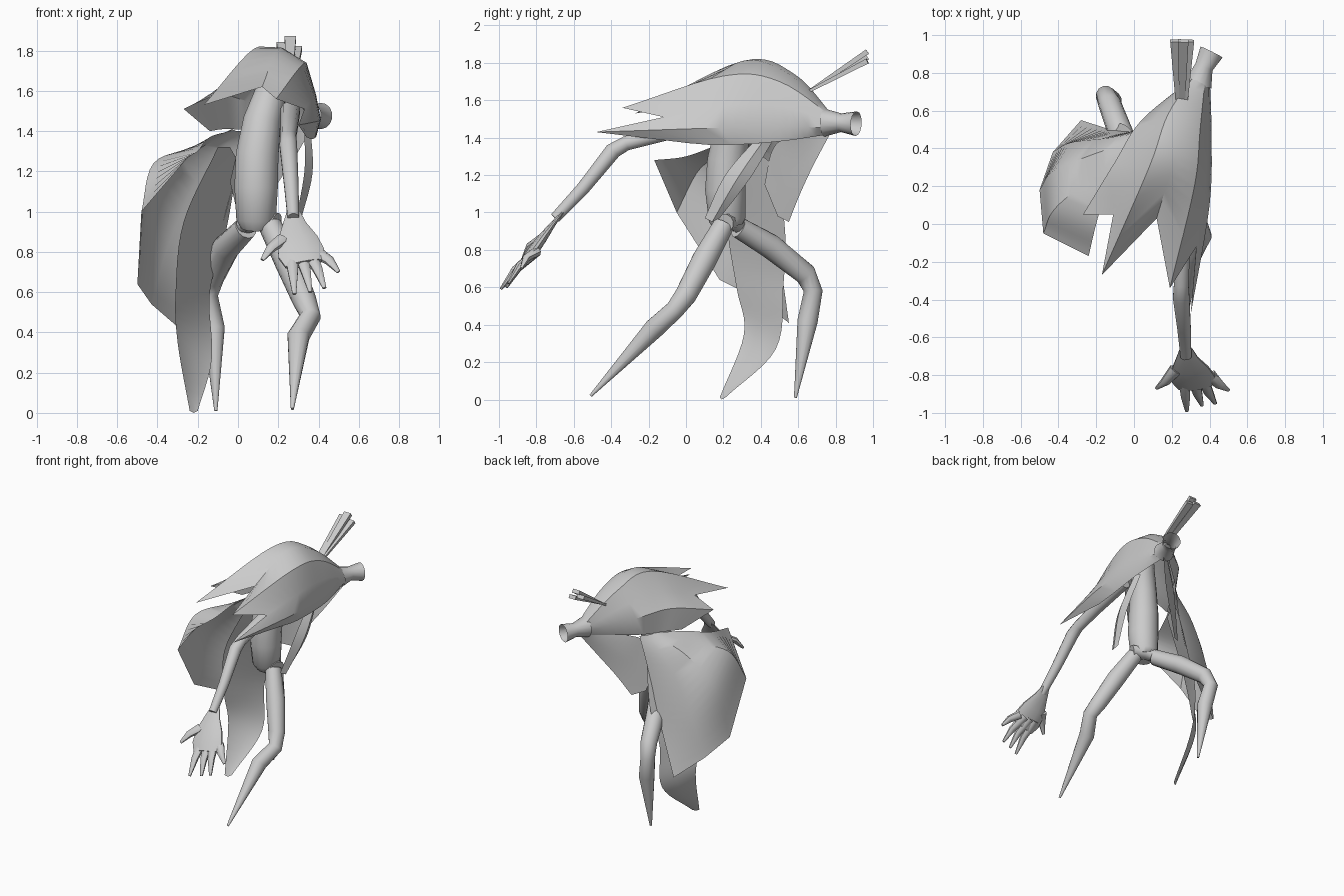
import bpy
import bmesh
import math
from mathutils import Vector

default_cube = bpy.data.objects.get("Cube")
if default_cube:
    bpy.data.objects.remove(default_cube, do_unlink=True)

# One plain colour for the whole figure
grey = bpy.data.materials.new("plain grey")
grey.use_nodes = True
grey.diffuse_color = (.6, .6, .6, 1)
grey.node_tree.nodes["Principled BSDF"].inputs["Base Color"].default_value = grey.diffuse_color


def finish(name, bm, angle):
    """Turn the bmesh into a named, shaded object."""
    bmesh.ops.recalc_face_normals(bm, faces=bm.faces)
    mesh = bpy.data.meshes.new(name)
    bm.to_mesh(mesh)
    bm.free()
    mesh.materials.append(grey)
    part = bpy.data.objects.new(name, mesh)
    bpy.context.collection.objects.link(part)
    bpy.ops.object.select_all(action='DESELECT')
    part.select_set(True)
    bpy.context.view_layer.objects.active = part
    bpy.ops.object.shade_smooth_by_angle(angle=math.radians(angle))


def smooth_path(points, steps):
    """Catmull-Rom interpolation through the given points."""
    points = [Vector(p) for p in points]
    padded = [points[0] * 2 - points[1]] + points + [points[-1] * 2 - points[-2]]
    path = []
    for before, start, end, after in zip(padded, padded[1:], padded[2:], padded[3:]):
        for step in range(steps):
            t = step / steps
            path.append(start + (end - before) * t / 2
                        + (before * 2 - start * 5 + end * 4 - after) * t * t / 2
                        + (start * 3 - before - end * 3 + after) * t ** 3 / 2)
    return path + [points[-1]]


def sheet(name, ribs, steps=6):
    """Cloth stretched between neighbouring ribs."""
    bm = bmesh.new()
    rows = [[bm.verts.new(p) for p in smooth_path(rib, steps)] for rib in ribs]
    for row, following in zip(rows, rows[1:]):
        for a, b, c, d in zip(row, row[1:], following[1:], following):
            bm.faces.new((a, b, c, d))
    finish(name, bm, 35)


def limb(name, points, radii, flat=1, sides=12, capped=True):
    """Tapering tube along a path, its width kept level with the x axis."""
    bm = bmesh.new()
    path = [Vector(p) for p in points]
    rings = []
    for i, (centre, radius) in enumerate(zip(path, radii)):
        heading = (path[min(i + 1, len(path) - 1)] - path[max(i - 1, 0)]).normalized()
        across = (Vector((1, 0, 0)) - heading * heading.x).normalized()
        depth = heading.cross(across) * flat
        ring = []
        for k in range(sides):
            angle = math.tau * (k + .5) / sides
            ring.append(bm.verts.new(
                centre + (across * math.cos(angle) + depth * math.sin(angle)) * radius))
        rings.append(ring)
    for ring, following in zip(rings, rings[1:]):
        for k in range(sides):
            n = (k + 1) % sides
            bm.faces.new((ring[k], ring[n], following[n], following[k]))
    if capped:
        bm.faces.new(rings[0])
        bm.faces.new(rings[-1])
    finish(name, bm, 50)


# Ribbed hood: ribs fan out from the neck, long ones end in spikes
sheet("hood", [
    [(.36, .78, 1.42), (.39, .5, 1.38), (.37, .2, 1.36), (.34, .02, 1.37)],
    [(.4, .8, 1.45), (.41, .5, 1.46), (.4, .1, 1.45), (.3, -.48, 1.43)],
    [(.4, .8, 1.48), (.39, .5, 1.57), (.38, .2, 1.57), (.33, -.12, 1.51)],
    [(.38, .8, 1.5), (.35, .5, 1.7), (.32, .2, 1.73), (.19, -.34, 1.56)],
    [(.35, .8, 1.51), (.27, .55, 1.74), (.2, .3, 1.81), (.12, .03, 1.62)],
    [(.33, .8, 1.5), (.18, .58, 1.74), (.08, .3, 1.81), (-.17, -.27, 1.53)],
    [(.32, .79, 1.48), (.1, .55, 1.65), (-.02, .3, 1.67), (-.11, .05, 1.58)],
    [(.32, .78, 1.46), (.04, .55, 1.55), (-.1, .33, 1.58), (-.27, .05, 1.51)],
    [(.33, .77, 1.43), (.05, .52, 1.41), (-.07, .37, 1.41), (-.14, .25, 1.4)],
])

# Open neck tube at the back
limb("neck_tube", [(.34, .74, 1.48), (.37, .83, 1.48), (.41, .91, 1.475)],
     [.075, .05, .066], sides=14, capped=False)

# Bundle of slats sticking up behind
for number, (side, lift) in enumerate([(-.03, 0), (.01, .03), (.04, -.02)]):
    limb("back_slat_%d" % number,
         [(.25 + side / 2, .66, 1.65), (.25 + side, .97, 1.83 + lift)],
         [.022, .04], flat=.5, sides=4)

# Cloth wrapping the back, from the neck down to the hips
sheet("back_cloth", [
    [(.37, .77, 1.42), (.27, .68, 1.25), (.17, .61, 1.1), (.08, .55, .95)],
    [(.32, .75, 1.42), (.14, .61, 1.3), (.05, .53, 1.15), (0, .49, .98)],
    [(.28, .72, 1.43), (.09, .54, 1.4), (.01, .46, 1.33), (-.04, .42, 1.15)],
])

# Wide cape billowing out to the side
sheet("cape", [
    [(.04, .51, 1.4), (-.02, .49, 1.15), (-.12, .5, .8), (-.28, .55, .41)],
    [(.01, .47, 1.4), (-.18, .45, 1.2), (-.34, .43, .85), (-.43, .38, .54)],
    [(-.01, .44, 1.4), (-.24, .36, 1.28), (-.43, .28, 1.05), (-.5, .18, .64)],
    [(-.03, .41, 1.41), (-.22, .25, 1.32), (-.42, .08, 1.24), (-.48, -.05, 1)],
    [(-.04, .38, 1.4), (-.14, .2, 1.37), (-.2, 0, 1.3), (-.24, -.17, 1.28)],
])

# Long tattered tail of the cape
sheet("cape_tail", [
    [(-.1, .25, 1.32), (-.27, .22, .95), (-.31, .27, .6), (-.3, .31, .35), (-.24, .18, .01)],
    [(-.04, .38, 1.32), (-.16, .38, .92), (-.22, .4, .6), (-.22, .42, .3), (-.22, .19, 0)],
    [(0, .48, 1.25), (-.06, .53, .9), (-.14, .52, .6), (-.13, .48, .27), (-.2, .21, .01)],
])

# Torso and pelvis
limb("torso", [(.09, .23, .92), (.09, .22, .96), (.09, .21, 1.12), (.095, .22, 1.28),
               (.12, .25, 1.45), (.16, .3, 1.58), (.2, .38, 1.68)],
     [.075, .1, .11, .108, .095, .08, .05], sides=16)
limb("pelvis", [(.02, .29, .93), (.1, .24, .96), (.19, .2, .94)], [.05, .06, .06], flat=.9)

# Hanging blade on the side
sheet("side_blade", [
    [(.29, .1, .97), (.33, .21, 1.2), (.33, .38, 1.4)],
    [(.31, .14, .95), (.37, .28, 1.19), (.36, .44, 1.42)],
    [(.3, .18, .97), (.35, .34, 1.18), (.34, .48, 1.41)],
])

# Legs with pointed shins
leg_radii = [.058, .068, .06, .052, .056, .008]
limb("front_leg", [(.16, .2, .93), (.25, .1, .75), (.33, 0, .56), (.36, -.06, .48),
                   (.3, -.17, .38), (.27, -.51, .02)], leg_radii)
limb("rear_leg", [(.04, .28, .92), (-.06, .45, .82), (-.13, .64, .67), (-.15, .68, .58),
                  (-.12, .65, .42), (-.11, .585, .01)], leg_radii)

# Reaching arm
limb("arm", [(.26, .2, 1.5), (.255, -.1, 1.43), (.25, -.32, 1.37), (.25, -.39, 1.33),
             (.265, -.55, 1.13), (.275, -.7, .97)],
     [.05, .045, .04, .045, .037, .03])

# Hand with a flat palm and five spread fingers
limb("palm", [(.275, -.66, 1), (.28, -.71, .94), (.295, -.77, .86), (.315, -.82, .79),
              (.33, -.86, .74)],
     [.034, .06, .105, .12, .1], flat=.25)
finger_tips = [(.12, -.87, .76), (.28, -.99, .59), (.36, -.96, .6), (.43, -.95, .62), (.5, -.88, .7)]
for number, tip in enumerate(finger_tips):
    knuckle = Vector((.22 + number * .045, -.77 - .03 * min(number, 1), .86 - .07 * min(number, 1)))
    tip = Vector(tip)
    middle = knuckle.lerp(tip, .55) + Vector((0, -.01, .015))
    limb("finger_%d" % number, [knuckle, middle, tip], [.036, .026, .01], flat=.8, sides=8)
